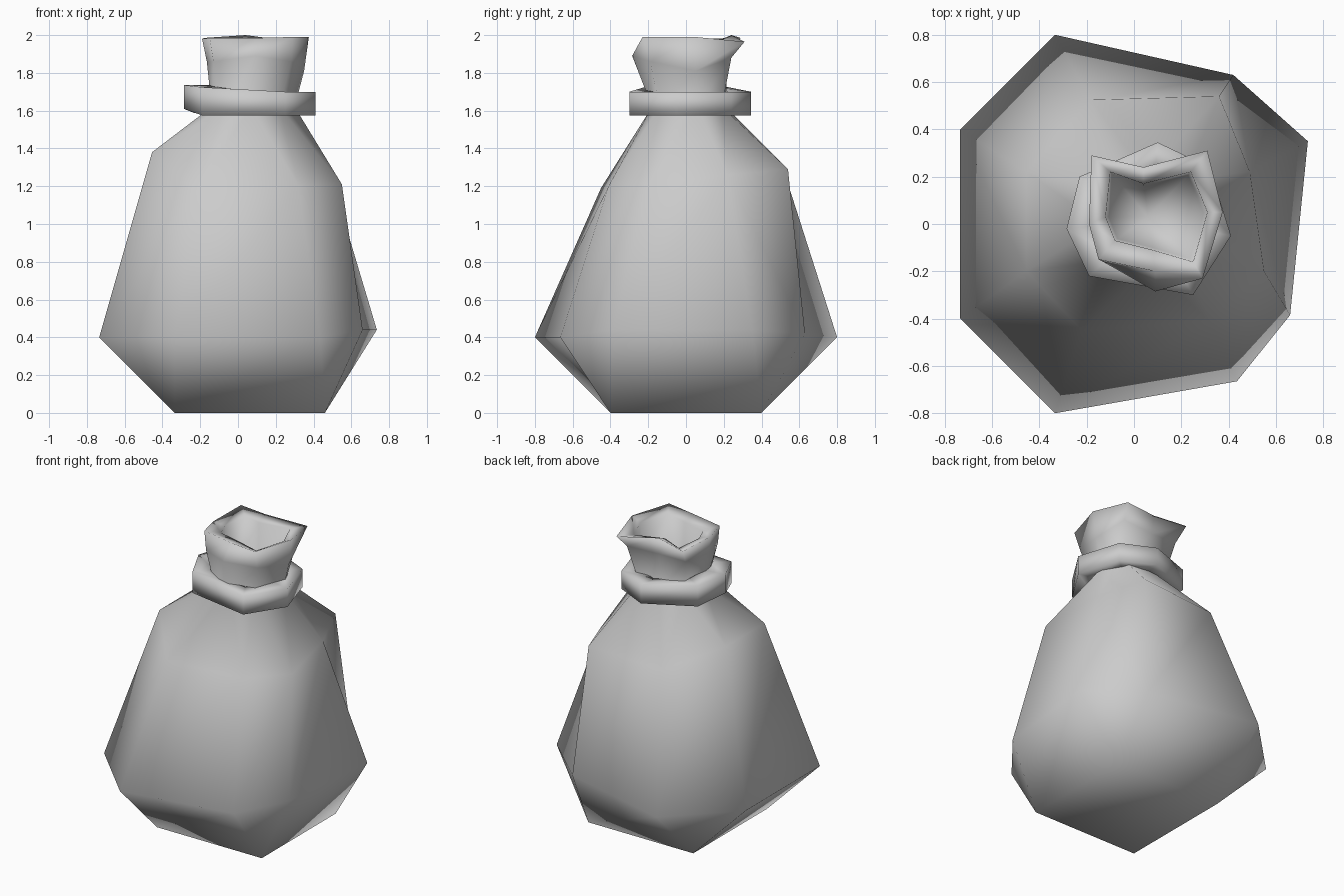
import bpy, bmesh

if "Cube" in bpy.data.objects:
    bpy.data.objects.remove(bpy.data.objects["Cube"])


def bridge(bm, a, b, flipped=()):
    # join two loops with quads; sides listed in flipped get an inward crease
    n = len(a)
    for i in range(n):
        j = (i + 1) % n
        if i in flipped:
            bm.faces.new((a[i], a[j], b[i]))
            bm.faces.new((a[j], b[j], b[i]))
        else:
            bm.faces.new((a[i], a[j], b[j], b[i]))


def finish(bm, name):
    bmesh.ops.recalc_face_normals(bm, faces=bm.faces[:])
    mesh = bpy.data.meshes.new(name)
    bm.to_mesh(mesh)
    bm.free()
    for p in mesh.polygons:
        p.use_smooth = True
    obj = bpy.data.objects.new(name, mesh)
    bpy.context.collection.objects.link(obj)
    return obj


# Sack: square base, eight-sided belly, shoulder, neck and flared mouth
bm = bmesh.new()
base = [bm.verts.new(p) for p in
        [(.46, .4, 0), (-.335, .4, 0), (-.335, -.4, 0), (.46, -.4, 0)]]
profiles = [
    # belly
    [(.735, .35, .44), (.42, .63, .42), (-.335, .8, .4), (-.735, .4, .4),
     (-.735, -.4, .4), (-.335, -.8, .4), (.435, -.665, .4), (.66, -.385, .44)],
    # shoulder
    [(.49, .22, 1.26), (.36, .54, 1.29), (-.18, .525, 1.26), (-.455, .22, 1.38),
     (-.455, -.2, 1.38), (-.22, -.45, 1.19), (.32, -.41, 1.2), (.55, -.2, 1.21)],
    # neck, hidden by the collar
    [(.3, .06, 1.62), (.22, .19, 1.62), (.05, .21, 1.62), (-.1, .16, 1.62),
     (-.14, 0, 1.62), (-.07, -.15, 1.62), (.07, -.18, 1.62), (.22, -.14, 1.62)],
    # flare
    [(.35, .05, 1.81), (.28, .24, 1.88), (.04, .22, 1.88), (-.15, .22, 1.88),
     (-.165, 0, 1.86), (-.13, -.16, 1.86), (.09, -.285, 1.89), (.28, -.19, 1.86)],
    # outer rim
    [(.375, .05, 1.99), (.31, .31, 1.965), (.04, .24, 2.0), (-.18, .29, 1.985),
     (-.19, 0, 1.98), (-.15, -.15, 1.985), (.09, -.2, 1.985), (.29, -.23, 1.99)],
    # inner rim
    [(.31, .05, 1.96), (.24, .22, 1.96), (.04, .17, 1.97), (-.1, .22, 1.96),
     (-.12, .03, 1.96), (-.08, -.07, 1.96), (.08, -.11, 1.96), (.25, -.16, 1.96)],
]
# inside wall of the mouth
profiles.append([(.07 + (x - .07) * .93, .03 + (y - .03) * .93, 1.76)
                 for x, y, z in profiles[-1]])
rings = [[bm.verts.new(p) for p in ring] for ring in profiles]
bm.faces.new(base)
belly = rings[0]
for i in range(4):
    j = (i + 1) % 4
    bm.faces.new((base[i], belly[2 * i], belly[2 * i + 1]))
    bm.faces.new((base[i], belly[2 * i + 1], belly[(2 * i + 2) % 8], base[j]))
for k in range(len(rings) - 1):
    bridge(bm, rings[k], rings[k + 1], flipped=(0,) if k == 0 else ())
# floor of the mouth, sinking to the tied neck
pit = bm.verts.new((.06, .03, 1.66))
for i in range(8):
    bm.faces.new((rings[-1][i], rings[-1][(i + 1) % 8], pit))
finish(bm, "sack")

# Collar: seven-sided tie with a square section, raised on its left side
outline = [(.41, -.05), (.32, .24), (.1, .345), (-.23, .2),
           (-.285, -.02), (-.19, -.22), (.25, -.3)]
cx, cy = .07, .02
bm = bmesh.new()
loops = [[], [], [], []]
for x, y in outline:
    top = 1.70 + max(0, .02 - x) * .115
    bottom = 1.575 + max(0, -.2 - x) * .4
    ix, iy = cx + (x - cx) * .62, cy + (y - cy) * .62
    section = [(x, y, bottom), (x, y, top), (ix, iy, top), (ix, iy, bottom)]
    for loop, p in zip(loops, section):
        loop.append(bm.verts.new(p))
for k in range(4):
    bridge(bm, loops[k], loops[(k + 1) % 4])
finish(bm, "collar")
